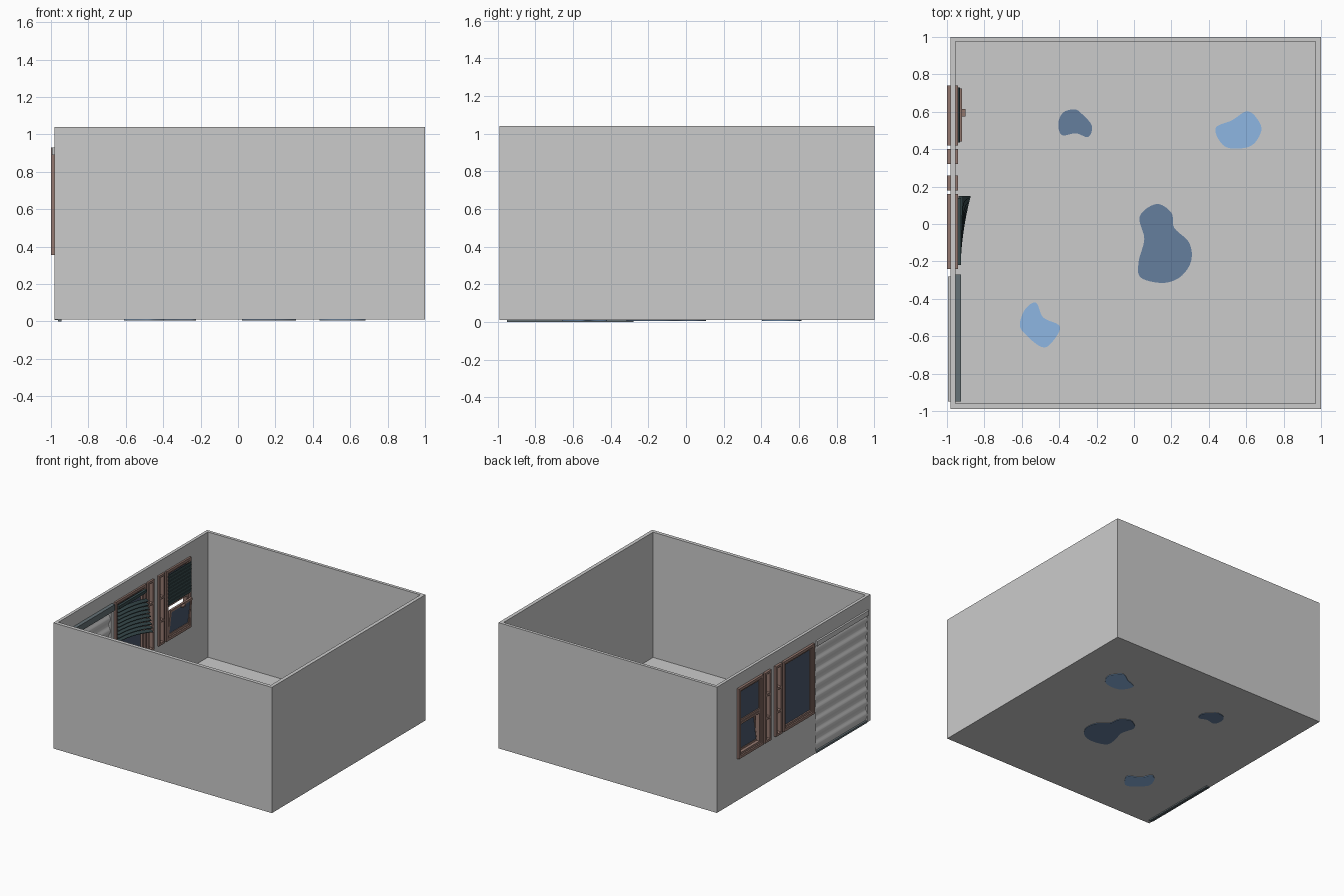
import bpy, bmesh, math
from mathutils import Matrix, Vector

if "Cube" in bpy.data.objects:
    bpy.data.objects.remove(bpy.data.objects["Cube"])


def material(name, rgb):
    m = bpy.data.materials.new(name)
    m.diffuse_color = (*rgb, 1)
    m.use_nodes = True
    m.node_tree.nodes["Principled BSDF"].inputs["Base Color"].default_value = m.diffuse_color
    return m


WOOD = material("brown_wood", (0.30, 0.19, 0.16))
GLASS = material("dark_glass", (0.07, 0.10, 0.155))
BLIND = material("dark_blind", (0.04, 0.07, 0.075))
STEEL = material("teal_steel", (0.13, 0.165, 0.18))
DEEP = material("deep_water", (0.13, 0.21, 0.34))
PALE = material("pale_water", (0.27, 0.47, 0.76))


def finish(name, bm, mat=None):
    bmesh.ops.recalc_face_normals(bm, faces=bm.faces)
    me = bpy.data.meshes.new(name)
    bm.to_mesh(me)
    bm.free()
    ob = bpy.data.objects.new(name, me)
    bpy.context.collection.objects.link(ob)
    if mat:
        me.materials.append(mat)
    return ob


def add_box(bm, x, y, z):
    """Add a box given (min, max) on each axis."""
    size = [b - a for a, b in (x, y, z)]
    mid = [(a + b) / 2 for a, b in (x, y, z)]
    m = Matrix.Translation(mid) @ Matrix.Diagonal((*size, 1))
    return bmesh.ops.create_cube(bm, size=1, matrix=m)["verts"]


def box(name, x, y, z, mat=None):
    bm = bmesh.new()
    add_box(bm, x, y, z)
    return finish(name, bm, mat)


def frame(name, x, y, z, w, mat=WOOD, bars=()):
    """Rectangular frame of bar width w, with optional cross bars at heights."""
    bm = bmesh.new()
    for side in ((y[0], y[0] + w), (y[1] - w, y[1])):
        add_box(bm, x, side, z)
    inner = (y[0] + w, y[1] - w)
    for rail in ((z[0], z[0] + w), (z[1] - w, z[1])):
        add_box(bm, x, rail and inner, rail)
    for b in bars:
        add_box(bm, x, inner, (b - w / 2, b + w / 2))
    return finish(name, bm, mat)


def cut(ob, x, y, z):
    c = box("cutter", x, y, z)
    mod = ob.modifiers.new("cut", "BOOLEAN")
    mod.operation, mod.solver, mod.object = "DIFFERENCE", "EXACT", c
    bpy.context.view_layer.objects.active = ob
    bpy.ops.object.modifier_apply(modifier=mod.name)
    bpy.data.objects.remove(c)


# Open-topped room with openings along the left wall
WZ = (0.355, 0.93)
BIG, NARROW = [(0.42, 0.74), (-0.24, 0.16)], [(0.32, 0.40), (0.18, 0.26)]
room = box("room_shell", (-0.98, 1.0), (-0.99, 1.0), (0.01, 1.04))
cut(room, (-0.955, 0.97), (-0.96, 0.975), (0.014, 2))
for a, b in BIG + NARROW:
    cut(room, (-1.1, -0.9), (a + 0.005, b - 0.005), (WZ[0] + 0.005, WZ[1] - 0.005))
cut(room, (-1.1, -0.945), (-0.95, -0.28), (-0.1, 0.90))

# Window frames: deep casing with a thinner inner step
for i, (a, b) in enumerate(BIG):
    frame(f"window_frame_{i}", (-1.0, -0.94), (a, b), WZ, 0.022)
    frame(f"window_sash_{i}", (-0.988, -0.952), (a + 0.02, b - 0.02),
          (WZ[0] + 0.02, WZ[1] - 0.02), 0.018)
for i, (a, b) in enumerate(NARROW):
    frame(f"side_light_{i}", (-1.0, -0.94), (a, b), WZ, 0.018, bars=(0.55, 0.74))

# Glass: upper pane of the first window, full pane of the second
box("upper_pane", (-0.976, -0.968), (0.45, 0.71), (0.64, 0.90), GLASS)
frame("meeting_rail", (-0.985, -0.955), (0.445, 0.715), (0.62, 0.66), 0.018)
box("full_pane", (-0.976, -0.968), (-0.21, 0.13), (0.385, 0.90), GLASS)

# Lower sash tilted into the room, hinged along its bottom edge
tilt = (Matrix.Translation((-0.955, 0, 0.385)) @ Matrix.Rotation(math.radians(7), 4, "Y"))
parts = [frame("tilted_sash", (-0.008, 0.008), (0.44, 0.725), (0, 0.225), 0.02),
         box("tilted_pane", (-0.004, 0.004), (0.455, 0.71), (0.015, 0.21), GLASS),
         box("sash_handle", (0.008, 0.028), (0.575, 0.615), (0.205, 0.217), WOOD)]
for p in parts:
    p.data.transform(tilt)

# Closed blind over the upper pane
bm = bmesh.new()
for i in range(9):
    z = 0.885 - i * 0.028
    vs = add_box(bm, (-0.938, -0.934), (0.435, 0.73), (z - 0.016, z + 0.016))
    bmesh.ops.rotate(bm, verts=vs, cent=Vector((-0.936, 0.58, z)),
                     matrix=Matrix.Rotation(math.radians(15), 3, "Y"))
finish("closed_blind", bm, BLIND)

# Damaged blind: slats that swing out and sag toward one end
bm = bmesh.new()
steps = 8
for i in range(9):
    rows = []
    for s in range(steps + 1):
        t = s / steps
        y = -0.22 + 0.37 * t
        x = -0.938 + 0.012 * t + 0.042 * t ** 2 * i / 8
        z = 0.85 - i * 0.03 - 0.045 * t ** 2
        prof = ((-0.011, 0.010), (0.011, -0.006), (0.011, -0.010), (-0.011, 0.006))
        rows.append([bm.verts.new((x + dx, y, z + dz)) for dx, dz in prof])
    for r, q in zip(rows, rows[1:]):
        for k in range(4):
            bm.faces.new((r[k], r[k - 1], q[k - 1], q[k]))
    bm.faces.new(rows[0])
    bm.faces.new(rows[-1])
finish("damaged_blind", bm, BLIND)
box("blind_head_rail", (-0.945, -0.925), (-0.22, 0.14), (0.87, 0.895), BLIND)

# Corrugated roller door, its bottom lip and the roller housings
bm = bmesh.new()
n, waves = 72, 9
front, back = [], []
for i in range(n + 1):
    z = 0.02 + 0.88 * i / n
    x = -0.970 + 0.008 * math.cos(2 * math.pi * waves * i / n)
    front.append((x - 0.002, z))
    back.append((x + 0.002, z))
outline = front + back[::-1]
ends = [[bm.verts.new((x, y, z)) for x, z in outline] for y in (-0.95, -0.28)]
for k in range(len(outline)):
    bm.faces.new((ends[0][k - 1], ends[0][k], ends[1][k], ends[1][k - 1]))
for e in ends:
    for i in range(n):
        bm.faces.new((e[i], e[i + 1], e[-2 - i], e[-1 - i]))
door = finish("roller_door", bm)
bpy.ops.object.select_all(action="DESELECT")
door.select_set(True)
bpy.context.view_layer.objects.active = door
bpy.ops.object.shade_smooth_by_angle(angle=math.radians(35))

lip = box("door_lip", (-0.98, -0.962), (-0.95, -0.28), (0.006, 0.022), STEEL)
foot = box("door_lip_foot", (-0.962, -0.945), (-0.95, -0.28), (0.0, 0.012), STEEL)
box("outer_header", (-0.995, -0.98), (-0.95, -0.28), (0.89, 0.93))
box("inner_roller_housing", (-0.955, -0.925), (-0.95, -0.27), (0.88, 0.93), STEEL)


# Puddles: filled closed curves with a little thickness
def puddle(name, pts, mat):
    cu = bpy.data.curves.new(name, "CURVE")
    cu.dimensions, cu.fill_mode = "2D", "BOTH"
    cu.extrude, cu.resolution_u = 0.006, 6
    sp = cu.splines.new("BEZIER")
    sp.bezier_points.add(len(pts) - 1)
    sp.use_cyclic_u = True
    k = len(pts)
    for i, bp in enumerate(sp.bezier_points):
        p = Vector((*pts[i], 0))
        d = (Vector((*pts[(i + 1) % k], 0)) - Vector((*pts[i - 1], 0))) / 6
        bp.handle_left_type = bp.handle_right_type = "FREE"
        bp.co, bp.handle_left, bp.handle_right = p, p - d, p + d
    ob = bpy.data.objects.new(name, cu)
    ob.location.z = 0.0115
    bpy.context.collection.objects.link(ob)
    cu.materials.append(mat)
    bpy.ops.object.select_all(action="DESELECT")
    ob.select_set(True)
    bpy.context.view_layer.objects.active = ob
    bpy.ops.object.convert(target="MESH")


puddle("large_puddle", [(.12, .107), (.2, .06), (.215, -.02), (.295, -.1), (.305, -.2), (.245, -.285),
                        (.15, -.315), (.035, -.285), (.025, -.2), (.055, -.08), (.03, .04)], DEEP)
puddle("small_puddle", [(-.32, .613), (-.28, .59), (-.225, .525), (-.245, .465), (-.31, .485),
                        (-.385, .475), (-.405, .535), (-.38, .595)], DEEP)
puddle("pale_puddle_right", [(.605, .603), (.66, .56), (.68, .495), (.62, .415), (.49, .412),
                             (.435, .51), (.525, .555)], PALE)
puddle("pale_puddle_left", [(-.525, -.42), (-.485, -.5), (-.395, -.55), (-.45, -.645), (-.5, -.655),
                            (-.57, -.6), (-.61, -.545), (-.585, -.46)], PALE)
